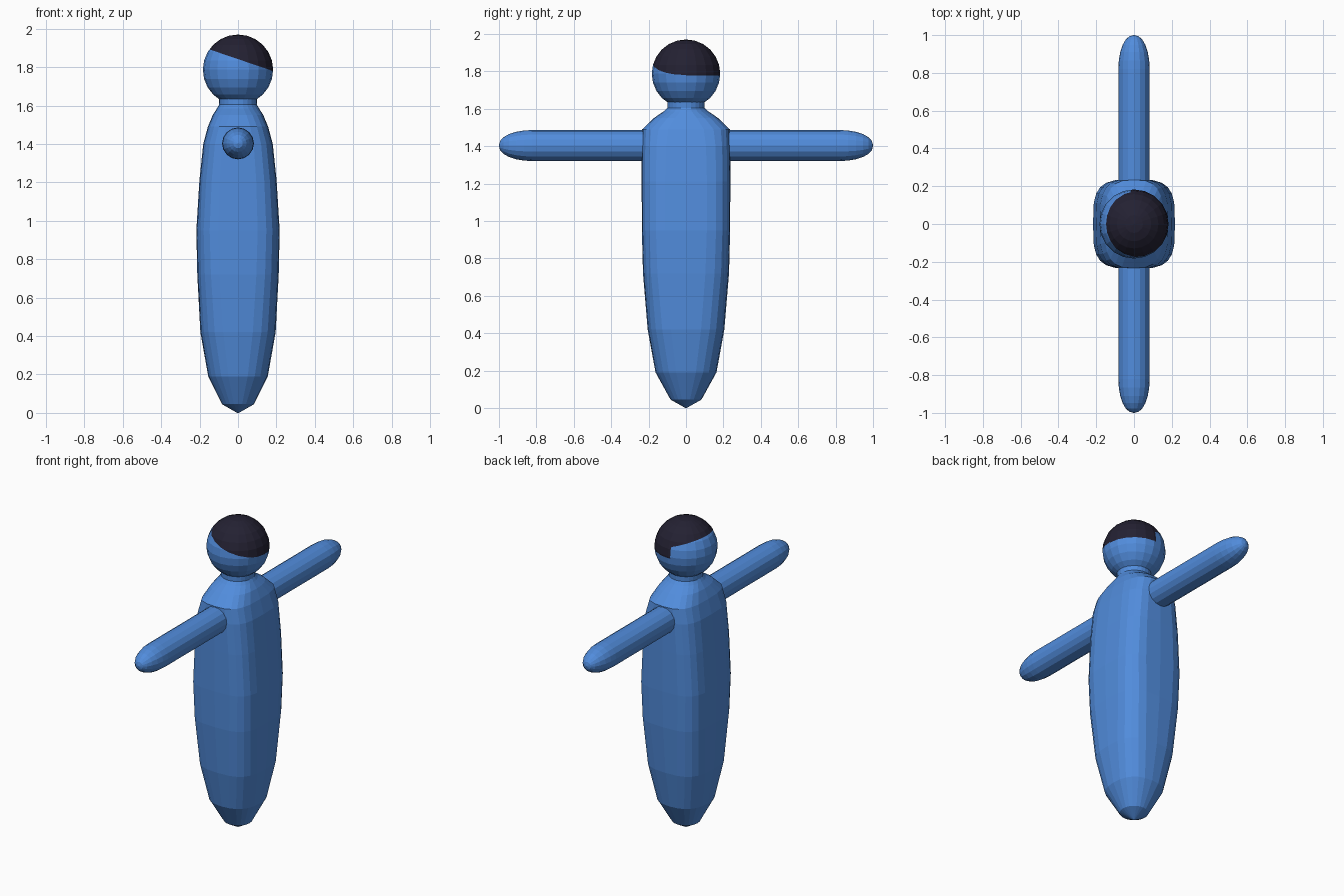
import bpy, bmesh, math
from mathutils import Vector, Matrix

if "Cube" in bpy.data.objects:
    bpy.data.objects.remove(bpy.data.objects["Cube"])


def material(name, rgb):
    m = bpy.data.materials.new(name)
    m.diffuse_color = (*rgb, 1)
    m.use_nodes = True
    m.node_tree.nodes["Principled BSDF"].inputs["Base Color"].default_value = m.diffuse_color
    return m


BLUE = material("blue", (0.083, 0.265, 0.72))
DARK = material("dark hair", (0.017, 0.015, 0.032))


def finish(name, bm, mats):
    bmesh.ops.recalc_face_normals(bm, faces=bm.faces)
    me = bpy.data.meshes.new(name)
    bm.to_mesh(me)
    bm.free()
    for m in mats:
        me.materials.append(m)
    ob = bpy.data.objects.new(name, me)
    bpy.context.collection.objects.link(ob)
    return ob


def loft(name, stations, sides, matrix=Matrix()):
    """Stations are (height, half x, half y, squareness); ends are closed."""
    bm = bmesh.new()
    rings = []
    for h, a, b, n in stations:
        ring = []
        for i in range(sides):
            t = 2 * math.pi * i / sides
            c, s = math.cos(t), math.sin(t)
            x = a * math.copysign(abs(c) ** (2 / n), c)
            y = b * math.copysign(abs(s) ** (2 / n), s)
            ring.append(bm.verts.new(matrix @ Vector((x, y, h))))
        rings.append(ring)
    for r0, r1 in zip(rings, rings[1:]):
        for i in range(sides):
            j = (i + 1) % sides
            bm.faces.new((r0[i], r0[j], r1[j], r1[i]))
    bm.faces.new(rings[0])
    bm.faces.new(rings[-1])
    return finish(name, bm, [BLUE])


# Body: squarish section, pointed at the bottom, shoulders and neck on top
loft("body", [
    (0.0, 0.004, 0.004, 2), (0.045, 0.083, 0.083, 2), (0.19, 0.155, 0.163, 2.4),
    (0.42, 0.196, 0.205, 2.9), (0.72, 0.212, 0.23, 3.4), (0.95, 0.217, 0.236, 3.6),
    (1.21, 0.201, 0.237, 3.6), (1.4, 0.181, 0.237, 3.4), (1.49, 0.157, 0.234, 3),
    (1.55, 0.132, 0.172, 2.5), (1.585, 0.11, 0.12, 2), (1.605, 0.098, 0.1, 2),
    (1.65, 0.1, 0.1, 2)], 24)

# Arms: straight round bars with long rounded tips
R = 0.083
arm = [(0.12, R, R, 2), (0.82, R, R, 2)]
for k in range(1, 7):
    t = k / 6 * math.pi / 2
    r = max(R * math.cos(t) ** 0.9, 0.002)
    arm.append((0.82 + 0.18 * math.sin(t), r, r, 2))
for name, sign in (("front_arm", 1), ("back_arm", -1)):
    turn = Matrix.Rotation(sign * math.pi / 2, 4, 'X')
    loft(name, arm, 16, Matrix.Translation((0, 0, 1.403)) @ turn)

# Head: ball cut along the hairline, hair longer on the +x and +y sides
bm = bmesh.new()
bmesh.ops.create_uvsphere(bm, u_segments=20, v_segments=12, radius=0.183,
                          matrix=Matrix.Translation((0, 0, 1.787)))
SLOPE, MID, LOW, STEP = 0.34, 1.842, 1.777, -0.015
cuts = [((0, 0, MID), (SLOPE, 0, 1)), ((0, 0, LOW), (0, 0, 1)), ((STEP, 0, 0), (1, 0, 0))]
for co, no in cuts:
    bmesh.ops.bisect_plane(bm, geom=bm.verts[:] + bm.edges[:] + bm.faces[:],
                           plane_co=co, plane_no=Vector(no).normalized(), dist=1e-5)
for f in bm.faces:
    c = f.calc_center_median()
    above = c.z > MID - SLOPE * c.x
    side = c.y > 0 and c.x > STEP and c.z > LOW
    f.material_index = 1 if above or side else 0
finish("head", bm, [BLUE, DARK])
